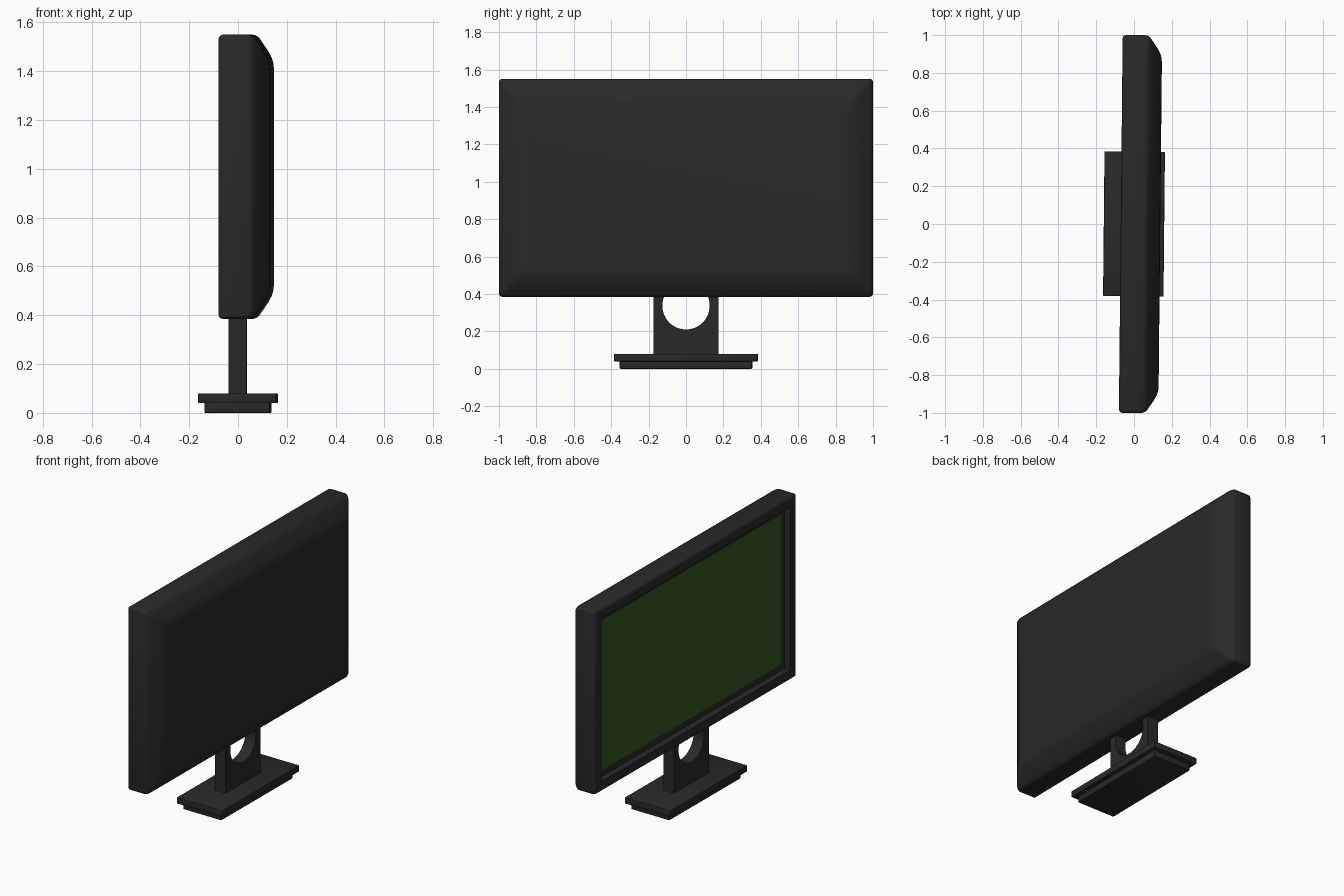
import bpy, bmesh, math
from math import sin, cos, pi

cube = bpy.data.objects.get("Cube")
if cube:
    bpy.data.objects.remove(cube, do_unlink=True)

TURN = -0.01            # whole model is turned very slightly about z
MID_Z, HALF_Z = 0.9675, 0.5825
OPENING, LEDGE, LEDGE_X = 0.065, 0.105, -0.028


def material(name, color):
    m = bpy.data.materials.new(name)
    m.use_nodes = True
    m.diffuse_color = color
    bsdf = m.node_tree.nodes["Principled BSDF"]
    bsdf.inputs["Base Color"].default_value = color
    bsdf.inputs["Roughness"].default_value = 0.6
    return m


plastic = material("charcoal plastic", (0.022, 0.022, 0.022, 1))
glass = material("dark green screen", (0.032, 0.094, 0.013, 1))


def finish(bm, name, mat, angle=40):
    bmesh.ops.recalc_face_normals(bm, faces=bm.faces[:])
    mesh = bpy.data.meshes.new(name)
    bm.to_mesh(mesh)
    bm.free()
    mesh.materials.append(mat)
    ob = bpy.data.objects.new(name, mesh)
    bpy.context.collection.objects.link(ob)
    ob.rotation_euler.z = TURN
    bpy.ops.object.select_all(action='DESELECT')
    ob.select_set(True)
    bpy.context.view_layer.objects.active = ob
    bpy.ops.object.shade_smooth_by_angle(angle=math.radians(angle))
    return ob


def box(name, mat, lo, hi, bevel=0):
    bm = bmesh.new()
    bmesh.ops.create_cube(bm, size=1)
    for v in bm.verts:
        v.co = [(a + b) / 2 + c * (b - a) for a, b, c in zip(lo, hi, v.co)]
    if bevel:
        bmesh.ops.bevel(bm, geom=bm.edges[:], offset=bevel, segments=2,
                        profile=0.5, affect='EDGES')
    return finish(bm, name, mat)


# Housing: rectangular rings lofted from the recessed ledge to the rounded back
bm = bmesh.new()
rings = []
for x, inset in [(LEDGE_X, OPENING), (-0.07, OPENING), (-0.07, 0), (0.068, 0),
                 (0.115, 0.068), (0.13, 0.096), (0.137, 0.12), (0.139, 0.145)]:
    rings.append([bm.verts.new((x, sy * (1 - inset), MID_Z + sz * (HALF_Z - inset)))
                  for sy, sz in [(-1, -1), (1, -1), (1, 1), (-1, 1)]])
for a, b in zip(rings, rings[1:]):
    for i in range(4):
        j = (i + 1) % 4
        bm.faces.new((a[i], a[j], b[j], b[i]))
bm.faces.new(rings[0])
bm.faces.new(rings[-1])
rims = {v for ring in rings[2:4] for v in ring}
round_edges = [e for e in bm.edges if all(v in rims for v in e.verts)]
for a, b in zip(rings[3:], rings[4:]):
    round_edges += [bm.edges.get(pair) for pair in zip(a, b)]
bmesh.ops.bevel(bm, geom=round_edges, offset=0.018, segments=3,
                profile=0.5, affect='EDGES', clamp_overlap=False)
finish(bm, "monitor_housing", plastic)

# Screen plate set on the ledge
box("screen", glass, (LEDGE_X - 0.004, LEDGE - 1, MID_Z - HALF_Z + LEDGE),
    (LEDGE_X + 0.002, 1 - LEDGE, MID_Z + HALF_Z - LEDGE))

# Neck: upright slab with a round opening, its top hidden in the housing
bm = bmesh.new()
hole_z, radius, top, half = 0.337, 0.127, 0.42, 0.173
start = math.asin((top - hole_z) / radius)
steps = 40
outline = [(-half, top), (-half, 0.07), (half, 0.07), (half, top)]
for i in range(steps + 1):
    a = start - (pi + 2 * start) * i / steps
    outline.append((radius * cos(a), hole_z + radius * sin(a)))
face = bm.faces.new([bm.verts.new((-0.038, y, z)) for y, z in outline])
slab = bmesh.ops.extrude_face_region(bm, geom=[face])
bmesh.ops.translate(bm, vec=(0.074, 0, 0),
                    verts=[g for g in slab["geom"] if isinstance(g, bmesh.types.BMVert)])
finish(bm, "neck", plastic)

# Stepped base
box("base_plate", plastic, (-0.16, -0.383, 0.04), (0.16, 0.383, 0.08), 0.004)
box("base_foot", plastic, (-0.134, -0.353, 0), (0.134, 0.353, 0.045), 0.004)
